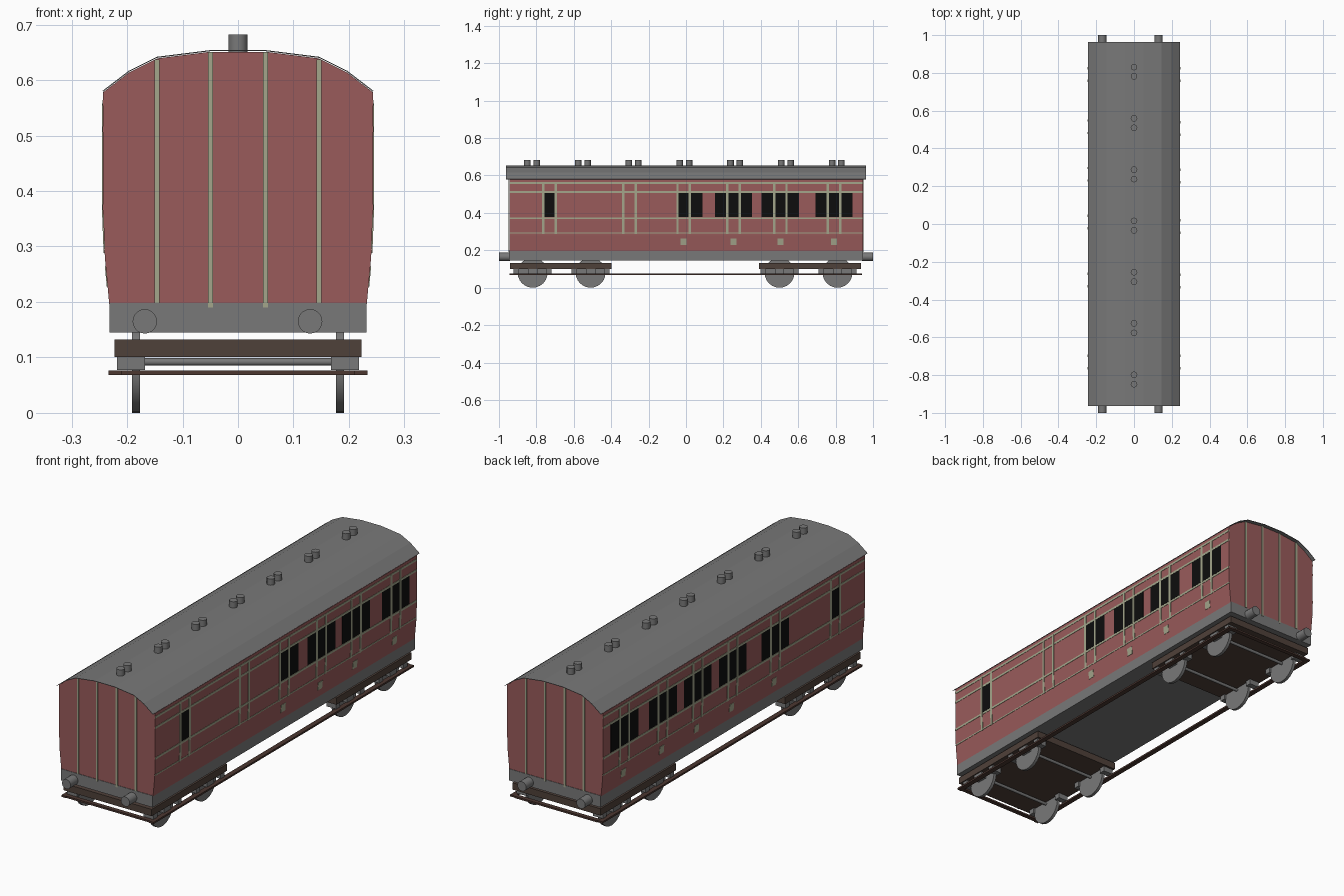
import bpy, bmesh, math
from mathutils import Matrix, Vector

if "Cube" in bpy.data.objects:
    bpy.data.objects.remove(bpy.data.objects["Cube"])


def material(name, rgb):
    m = bpy.data.materials.new(name)
    m.diffuse_color = (*rgb, 1)
    m.use_nodes = True
    m.node_tree.nodes["Principled BSDF"].inputs["Base Color"].default_value = m.diffuse_color
    return m


RED = material("maroon_paint", (0.32, 0.105, 0.105))
GREY = material("mid_grey", (0.19, 0.19, 0.19))
LINING = material("pale_lining", (0.37, 0.38, 0.26))
BLACK = material("window_black", (0.004, 0.004, 0.004))
BROWN = material("dark_brown", (0.078, 0.052, 0.041))
BOARD = material("footboard_brown", (0.072, 0.038, 0.030))


def finish(name, bm, mat, smooth=False):
    bmesh.ops.recalc_face_normals(bm, faces=bm.faces)
    me = bpy.data.meshes.new(name)
    bm.to_mesh(me)
    bm.free()
    me.materials.append(mat)
    ob = bpy.data.objects.new(name, me)
    bpy.context.collection.objects.link(ob)
    if smooth:
        bpy.context.view_layer.objects.active = ob
        ob.select_set(True)
        bpy.ops.object.shade_smooth_by_angle(angle=math.radians(40))
        ob.select_set(False)
    return ob


def box(bm, x0, x1, y0, y1, z0, z1):
    mat = (Matrix.Translation(((x0 + x1) / 2, (y0 + y1) / 2, (z0 + z1) / 2))
           @ Matrix.Diagonal((x1 - x0, y1 - y0, z1 - z0, 1)))
    bmesh.ops.create_cube(bm, size=1, matrix=mat)


def cylinder(bm, centre, radius, depth, axis, sides):
    rot = Vector((0, 0, 1)).rotation_difference(Vector(axis)).to_matrix().to_4x4()
    bmesh.ops.create_cone(bm, cap_ends=True, segments=sides, radius1=radius,
                          radius2=radius, depth=depth,
                          matrix=Matrix.Translation(centre) @ rot)


def prism(bm, outline, y0, y1):
    """Extrude an xz outline along y."""
    face = bm.faces.new([bm.verts.new((x, y0, z)) for x, z in outline])
    ext = bmesh.ops.extrude_face_region(bm, geom=[face])
    new = [v for v in ext["geom"] if isinstance(v, bmesh.types.BMVert)]
    bmesh.ops.translate(bm, verts=new, vec=(0, y1 - y0, 0))
    if face.is_valid is False:
        return


# Cross-section of one half: side wall, then roof arc (x, z)
WALL = [(0.232, 0.195), (0.240, 0.28), (0.243, 0.36), (0.243, 0.578)]
ARC = [(0.243, 0.578), (0.196, 0.614), (0.146, 0.639), (0.05, 0.651)]


def mirrored(points):
    return points + [(-x, z) for x, z in reversed(points)]


def height_to(x, curve=ARC):
    for (xa, za), (xb, zb) in zip(curve, curve[1:]):
        if xb <= x <= xa:
            return za + (zb - za) * (xa - x) / (xa - xb)
    return curve[-1][1]


def wall_x(z):
    for (xa, za), (xb, zb) in zip(WALL, WALL[1:]):
        if za <= z <= zb:
            return xa + (xb - xa) * (z - za) / (zb - za)
    return WALL[0][0]


def side_plate(bm, side, y0, y1, z0, z1, t):
    """Thin plate that follows the curve of the side wall."""
    zs = [z0] + [z for _, z in WALL if z0 < z < z1] + [z1]
    outer = [(side * (wall_x(z) + t), z) for z in zs]
    inner = [(side * (wall_x(z) - 0.003), z) for z in reversed(zs)]
    prism(bm, outer + inner, y0, y1)


# Body shell
bm = bmesh.new()
prism(bm, mirrored(WALL + ARC[1:]), -0.945, 0.945)
finish("coach_body", bm, RED)

# Overhanging roof sheet
bm = bmesh.new()
rows = [[bm.verts.new((x, y, z + 0.001)) for x, z in mirrored(ARC)] for y in (-0.963, 0.963)]
for i in range(len(rows[0]) - 1):
    bm.faces.new((rows[0][i], rows[0][i + 1], rows[1][i + 1], rows[1][i]))
roof = finish("roof", bm, GREY)
solid = roof.modifiers.new("sheet_thickness", "SOLIDIFY")
solid.thickness = 0.002
solid.offset = 1

# Paired roof vents
bm = bmesh.new()
for i in range(7):
    for dy in (-0.025, 0.025):
        cylinder(bm, (0, -0.823 + i * 0.2715 + dy, 0.664), 0.0175, 0.036, (0, 0, 1), 12)
finish("roof_vents", bm, GREY, True)

# Underframe and buffers
bm = bmesh.new()
box(bm, -0.232, 0.232, -0.947, 0.947, 0.145, 0.198)
finish("underframe", bm, GREY)
bm = bmesh.new()
for x in (-0.168, 0.13):
    for s in (-1, 1):
        cylinder(bm, (x, s * 0.97, 0.165), 0.022, 0.06, (0, 1, 0), 20)
finish("buffers", bm, GREY, True)

# Windows, door lining and door handles for each side: +1 right, -1 left
DOORS = {1: [-0.013, 0.254, 0.505, 0.7915], -1: [-0.297, 0.01, 0.263, 0.515, 0.7915]}
LINED = {1: [-0.73, -0.302], -1: [-0.73]}
glass, lining = bmesh.new(), bmesh.new()
for s in (1, -1):
    side_plate(glass, s, -0.757, -0.703, 0.377, 0.508, 0.001)
    for i, y in enumerate(DOORS[s]):
        left = y - (0.03 if s == 1 and i == 0 else 0.1)
        side_plate(glass, s, left, y + 0.1, 0.377, 0.508, 0.001)
        side_plate(lining, s, y - 0.016, y + 0.016, 0.228, 0.264, 0.0015)
    for y in DOORS[s] + LINED[s]:
        for e in (-0.033, 0.033):
            side_plate(lining, s, y + e - 0.006, y + e + 0.006, 0.288, 0.558, 0.002)
    for z, h in ((0.559, 0.005), (0.511, 0.005), (0.371, 0.005), (0.293, 0.003)):
        side_plate(lining, s, -0.945, 0.945, z - h, z + h, 0.0015)
finish("windows", glass, BLACK)
finish("side_lining", lining, LINING)

# Vertical lining on both ends
bm = bmesh.new()
for x in (-0.146, -0.05, 0.05, 0.146):
    for s in (-1, 1):
        low = 0.19 if abs(x) < 0.1 else 0.198
        box(bm, x - 0.0045, x + 0.0045, s * 0.947 - 0.002, s * 0.947 + 0.002,
            low, height_to(abs(x) + 0.004))
finish("end_lining", bm, LINING)

# Bogie frames
bm = bmesh.new()
for y in (-0.67, 0.663):
    box(bm, -0.223, 0.223, y - 0.272, y + 0.272, 0.101, 0.132)
finish("bogie_frames", bm, BROWN)

# Wheels, axles, axle boxes and spring hangers
wheels, axles, boxes = bmesh.new(), bmesh.new(), bmesh.new()
for y in (-0.82, -0.51, 0.50, 0.81):
    cylinder(axles, (0, y, 0.092), 0.007, 0.37, (1, 0, 0), 12)
    for s in (-1, 1):
        cylinder(wheels, (s * 0.184, y, 0.08), 0.08, 0.014, (1, 0, 0), 24)
        a, b = sorted((s * 0.188, s * 0.218))
        box(boxes, a, b, y - 0.025, y + 0.025, 0.077, 0.105)
        for e in (-0.088, 0.088):
            a, b = sorted((s * 0.168, s * 0.218))
            box(boxes, a, b, y + e - 0.014, y + e + 0.014, 0.077, 0.105)
finish("wheels", wheels, GREY, True)
finish("axles", axles, GREY, True)
finish("axle_boxes", boxes, GREY)

# Footboard running all the way round
bm = bmesh.new()
for s in (-1, 1):
    a, b = sorted((s * 0.21, s * 0.233))
    box(bm, a, b, -0.943, 0.937, 0.068, 0.076)
    a, b = sorted((s * 0.92, s * 0.94))
    box(bm, -0.21, 0.21, a, b, 0.068, 0.076)
finish("footboards", bm, BOARD)
